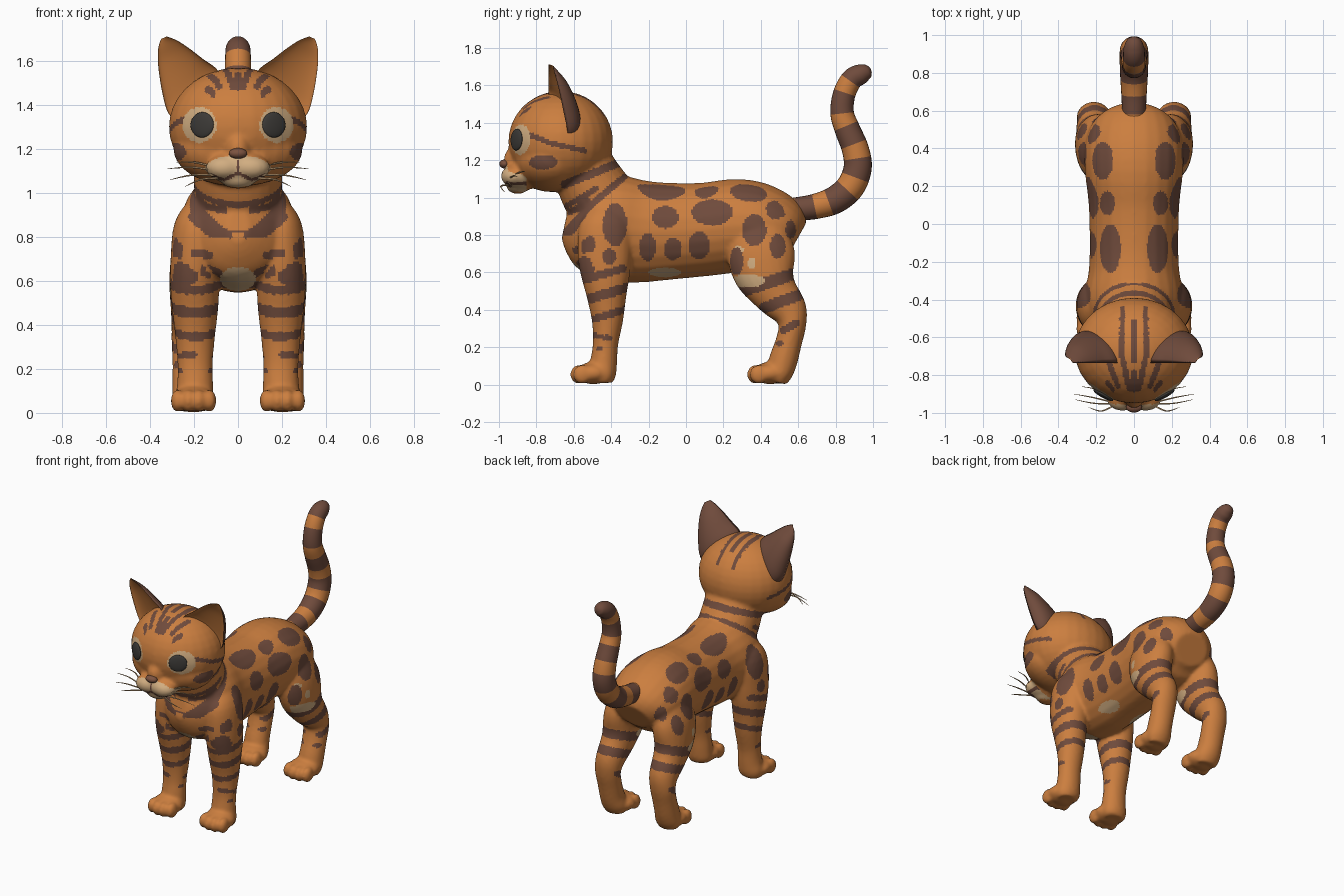
import bpy, bmesh, math
from mathutils import Vector, Matrix
from mathutils.bvhtree import BVHTree

cube = bpy.data.objects.get("Cube")
if cube:
    bpy.data.objects.remove(cube, do_unlink=True)


def material(name, *rgb):
    m = bpy.data.materials.new(name)
    m.use_nodes = True
    m.diffuse_color = (*rgb, 1)
    shader = next(nd for nd in m.node_tree.nodes if nd.type == 'BSDF_PRINCIPLED')
    shader.inputs["Base Color"].default_value = (*rgb, 1)
    shader.inputs["Roughness"].default_value = 0.8
    return m


ORANGE, BROWN, CREAM = 0, 1, 2
fur = [material("orange fur", .6, .21, .05),
       material("brown markings", .16, .07, .045),
       material("cream fur", .64, .42, .22)]
eye_dark = material("dark eye", .045, .042, .038)
nose_brown = material("nose brown", .2, .085, .05)


def spline(points, sub):
    """Catmull-Rom resampling of rows of numbers."""
    rows, last = [], len(points) - 1
    for i in range(last):
        a, b, c, d = (points[min(max(i + k, 0), last)] for k in (-1, 0, 1, 2))
        for s in range(sub):
            t = s / sub
            rows.append([q + .5 * t * (r - p + t * (2*p - 5*q + 4*r - s_ + t * (3*(q - r) + s_ - p)))
                         for p, q, r, s_ in zip(a, b, c, d)])
    return rows + [list(points[-1])]


def loft(bm, rings):
    """Skin closed rings of points; returns one list of faces per step."""
    vs = [[bm.verts.new(p) for p in ring] for ring in rings]
    n = len(vs[0])
    steps = [[bm.faces.new((a[j], a[(j+1) % n], b[(j+1) % n], b[j])) for j in range(n)]
             for a, b in zip(vs, vs[1:])]
    bm.faces.new(vs[0][::-1])
    bm.faces.new(vs[-1])
    return steps


def tube(bm, points, sides=24, sub=4):
    """Elliptic tube through rows of x, y, z, half width, half depth."""
    rows = spline(points, sub)
    at = [Vector(r[:3]) for r in rows]
    rings = []
    for i, r in enumerate(rows):
        t = (at[min(i + 1, len(at) - 1)] - at[max(i - 1, 0)]).normalized()
        u = Vector((1, 0, 0)) if abs(t.x) < .8 else Vector((0, 0, 1))
        u = (u - t * u.dot(t)).normalized()
        v = t.cross(u)
        turn = [math.tau * j / sides for j in range(sides)]
        rings.append([at[i] + u * r[3] * math.cos(a) + v * r[4] * math.sin(a) for a in turn])
    return loft(bm, rings)


def ball(bm, centre, radii, turn=Matrix.Identity(4)):
    bmesh.ops.create_uvsphere(bm, u_segments=28, v_segments=18, radius=1,
                              matrix=Matrix.Translation(centre) @ turn @ Matrix.Diagonal((*radii, 1)))


def finish(bm, name, mats):
    bmesh.ops.recalc_face_normals(bm, faces=bm.faces)
    me = bpy.data.meshes.new(name)
    bm.to_mesh(me)
    bm.free()
    for m in mats:
        me.materials.append(m)
    me.shade_smooth()
    ob = bpy.data.objects.new(name, me)
    bpy.context.collection.objects.link(ob)
    return ob


# Torso and neck
bm = bmesh.new()
torso = [(-.65, .85, .05, .07), (-.6, .84, .14, .16), (-.52, .83, .23, .24), (-.4, .835, .265, .285),
         (-.25, .82, .24, .275), (-.1, .82, .235, .26), (.1, .83, .24, .25), (.28, .85, .26, .25),
         (.42, .83, .26, .235), (.53, .8, .22, .19), (.59, .77, .13, .11)]
tube(bm, [(0, *p) for p in torso])
tube(bm, [(0, -.4, .92, .19, .19), (0, -.47, 1.01, .2, .19), (0, -.53, 1.12, .2, .175), (0, -.58, 1.25, .2, .15)])

# Head
ball(bm, (0, -.67, 1.3), (.315, .28, .27))
ball(bm, (0, -.72, 1.2), (.295, .205, .17))
ball(bm, (0, -.88, 1.12), (.14, .1, .085))
ball(bm, (0, -.9, 1.06), (.08, .06, .04))
ball(bm, (0, -.9, 1.2), (.06, .075, .08))

# Legs, paws and muzzle lobes, the same on both sides
front_leg = [(.16, -.43, .95, .06, .08), (.19, -.43, .85, .1, .14), (.197, -.435, .7, .11, .145),
             (.197, -.43, .58, .111, .13), (.195, -.425, .48, .106, .108), (.195, -.42, .35, .091, .085),
             (.195, -.43, .22, .08, .068), (.195, -.44, .12, .083, .072), (.2, -.445, .05, .088, .07),
             (.2, -.445, .01, .07, .055)]
hind_leg = [(.15, .4, .85, .1, .14), (.185, .4, .72, .115, .18), (.2, .42, .6, .113, .168),
            (.205, .47, .5, .103, .128), (.21, .548, .4, .093, .1), (.215, .568, .32, .088, .075),
            (.215, .55, .23, .083, .071), (.215, .52, .13, .083, .077), (.21, .5, .06, .088, .07),
            (.21, .49, .01, .07, .05)]
for s in (1, -1):
    for leg, paw_y in ((front_leg, -.495), (hind_leg, .45)):
        tube(bm, [(s * p[0], *p[1:]) for p in leg])
        ball(bm, (s * .202, paw_y, .062), (.105, .09, .06))
        for k in range(4):
            ball(bm, (s * (.13 + .048 * k), paw_y - .06 - .015 * (k in (1, 2)), .055), (.032, .05, .052))
    ball(bm, (s * .062, -.918, 1.115), (.085, .072, .058))

# Fuse the parts into one smooth skin
body = finish(bm, "body", [])
fuse = body.modifiers.new("fuse", 'REMESH')
fuse.mode = 'VOXEL'
fuse.voxel_size = .011
relax = body.modifiers.new("relax", 'SMOOTH')
relax.factor = .5
relax.iterations = 8
skin = bpy.data.meshes.new_from_object(body.evaluated_get(bpy.context.evaluated_depsgraph_get()))
body.modifiers.clear()
body.data = skin
skin.name = "body_skin"
skin.materials.clear()
for m in fur:
    skin.materials.append(m)
skin.shade_smooth()

# Coat markings: spots are centre and radii, stripes are paths with a half width
flank_spots = [(-.38, .855, .065, .115), (-.11, .895, .07, .06), (.14, .92, .11, .07), (-.205, .735, .045, .075),
               (-.07, .725, .048, .06), (.07, .745, .058, .075), (.365, .825, .065, .085), (.47, .935, .042, .05),
               (.49, .74, .042, .065), (.27, .66, .035, .075), (-.41, .685, .037, .042), (-.515, .75, .03, .045),
               (-.545, .65, .04, .035), (.56, .83, .028, .05), (-.765, 1.19, .075, .04), (-.42, .25, .03, .015),
               (-.46, .19, .02, .012), (.5, .22, .02, .015)]
flank_cream = [(.33, .555, .09, .035), (.35, .65, .02, .03), (.28, .72, .03, .02), (-.115, .6, .085, .025)]
back_spots = [(.125, -.13, .055, .13), (.165, .335, .055, .1), (.14, .11, .04, .065), (.21, .5, .03, .03)]
chest_spots = [(.24, .62, .06, .04), (.265, .74, .015, .04)]
cheek_stripes = [([(-.87, 1.35), (-.72, 1.29), (-.54, 1.25)], .014)]
bands = [([(-.35, 1.19), (-.5, 1.13), (-.65, 1.07)], .022), ([(-.33, 1.11), (-.5, .97), (-.64, .82)], .018),
         ([(-.48, 1.05), (-.68, .93)], .015), ([(-.55, .56), (-.34, .62)], .022), ([(-.55, .45), (-.31, .52)], .026),
         ([(-.53, .34), (-.33, .4)], .02), ([(.3, .5), (.6, .6)], .032), ([(.42, .41), (.63, .49)], .03),
         ([(.52, .29), (.59, .33)], .02)]
chest_stripes = [([(.2, .99), (.15, .94), (.06, .92)], .016), ([(.21, .89), (.13, .82), (.04, .81)], .018),
                 ([(.2, .73), (.13, .715)], .018), ([(.2, .265), (.27, .26)], .014)]
crown_stripes = [([(0, -.52), (0, -.72)], .016), ([(0, -.78), (0, -.88)], .012),
                 ([(.06, -.45), (.065, -.7), (.025, -.87)], .015), ([(.13, -.74), (.085, -.86)], .014),
                 ([(.14, -.84), (.11, -.88)], .012)]
mouth = [([(0, 1.14), (0, 1.09), (.06, 1.06), (.12, 1.08)], .007)]


def spotted(a, b, spots):
    return any(((a - p) / r) ** 2 + ((b - q) / s) ** 2 < 1 for p, q, r, s in spots)


def striped(a, b, stripes):
    for path, w in stripes:
        for (p, q), (r, s) in zip(path, path[1:]):
            dx, dy = r - p, s - q
            t = min(1, max(0, ((a - p) * dx + (b - q) * dy) / (dx * dx + dy * dy)))
            if (a - p - t * dx) ** 2 + (b - q - t * dy) ** 2 < w * w:
                return True
    return False


def coat(c, n):
    x, y, z = abs(c.x), c.y, c.z
    side, ahead, up = abs(n.x) > .3, n.y < -.25, n.z > .3
    if y < -.85 and spotted(x, z, [(0, 1.1, .155, .072)]):
        return BROWN if striped(x, z, mouth) else CREAM
    if y < -.75 and spotted(x, z, [(.175, 1.31, .078, .08)]):
        return CREAM
    if ahead and -.7 < y < -.4 and spotted(x, z, [(0, .61, .08, .055)]):
        return CREAM
    if side and spotted(y, z, flank_spots):
        return BROWN
    if side and spotted(y, z, flank_cream):
        return CREAM
    if side and z > 1.1 and striped(y, z, cheek_stripes):
        return BROWN
    if striped(y, z, bands):
        return BROWN
    if ahead and y < -.38 and z < 1.03 and (spotted(x, z, chest_spots) or striped(x, z, chest_stripes)):
        return BROWN
    if z > 1.38 and striped(x, y, crown_stripes):
        return BROWN
    if up and .85 < z < 1.2 and y > -.35 and spotted(x, y, back_spots):
        return BROWN
    return ORANGE


for p in skin.polygons:
    p.material_index = coat(p.center, p.normal)

# Ringed tail
bm = bmesh.new()
tail = [(.5, .93, .06), (.6, .94, .063), (.7, .955, .068), (.8, .99, .074), (.88, 1.06, .076), (.918, 1.16, .075),
        (.905, 1.26, .072), (.865, 1.36, .068), (.835, 1.45, .063), (.845, 1.55, .06), (.885, 1.63, .058),
        (.935, 1.66, .054), (.975, 1.675, .036), (.99, 1.68, .012)]
steps = tube(bm, [(0, y, z, r, r) for y, z, r in tail], sub=8)
for i, faces in enumerate(steps):
    t = i / len(steps)
    ring = t > .83 or ((t - .14) * 7.2) % 1 > .42
    for f in faces:
        f.material_index = BROWN if ring else ORANGE
for f in bm.faces:
    if len(f.verts) > 4:
        f.material_index = BROWN
finish(bm, "tail", fur)

# Ears: crescent sections, brown behind and orange inside
# rows: inner edge x, z, outer edge x, z, outer edge y, bulge behind
ear = [(.06, 1.46, .24, 1.28, -.63, .1), (.09, 1.555, .315, 1.36, -.635, .11), (.16, 1.61, .345, 1.46, -.655, .1),
       (.225, 1.66, .363, 1.58, -.68, .07), (.28, 1.695, .363, 1.655, -.7, .035), (.325, 1.712, .35, 1.7, -.71, .01)]
for s, label in ((1, "left"), (-1, "right")):
    bm = bmesh.new()
    rings = []
    for ix, iz, ox, oz, oy, bulge in spline(ear, 5):
        ring = []
        for j in range(32):
            a = math.tau * j / 32
            k = .5 + .5 * math.cos(a)
            depth = bulge * math.sin(a) if j <= 16 else -.4 * bulge * math.sin(a)
            ring.append((s * (ix + (ox - ix) * k), -.735 + (oy + .735) * k + depth, iz + (oz - iz) * k))
        rings.append(ring)
    for faces in loft(bm, rings):
        for j, f in enumerate(faces):
            f.material_index = BROWN if j < 16 else ORANGE
    finish(bm, label + "_ear", fur)

# Eyes set on the skin
tree = BVHTree.FromPolygons([v.co for v in skin.vertices], [p.vertices[:] for p in skin.polygons])
for s, label in ((1, "left"), (-1, "right")):
    spot, normal, *_ = tree.ray_cast(Vector((s * .163, -2, 1.31)), Vector((0, 1, 0)))
    bm = bmesh.new()
    ball(bm, spot, (.06, .058, .014), normal.to_track_quat('Z', 'Y').to_matrix().to_4x4())
    finish(bm, label + "_eye", [eye_dark])

# Nose
bm = bmesh.new()
ball(bm, (0, -.97, 1.18), (.042, .028, .024))
finish(bm, "nose", [nose_brown])

# Whiskers
bm = bmesh.new()
for s in (1, -1):
    for tip_x, tip_y, tip_z in ((.24, -.97, 1.03), (.31, -.93, 1.06), (.32, -.9, 1.11), (.28, -.86, 1.14)):
        root_z = 1.08 + .4 * (tip_z - 1.06)
        tube(bm, [(s * .09, -.95, root_z, .005, .005),
                  (s * (.05 + tip_x / 2), tip_y - .02, (root_z + tip_z) / 2 + .012, .004, .004),
                  (s * tip_x, tip_y, tip_z, .001, .001)], sides=6)
finish(bm, "whiskers", [fur[CREAM]])
